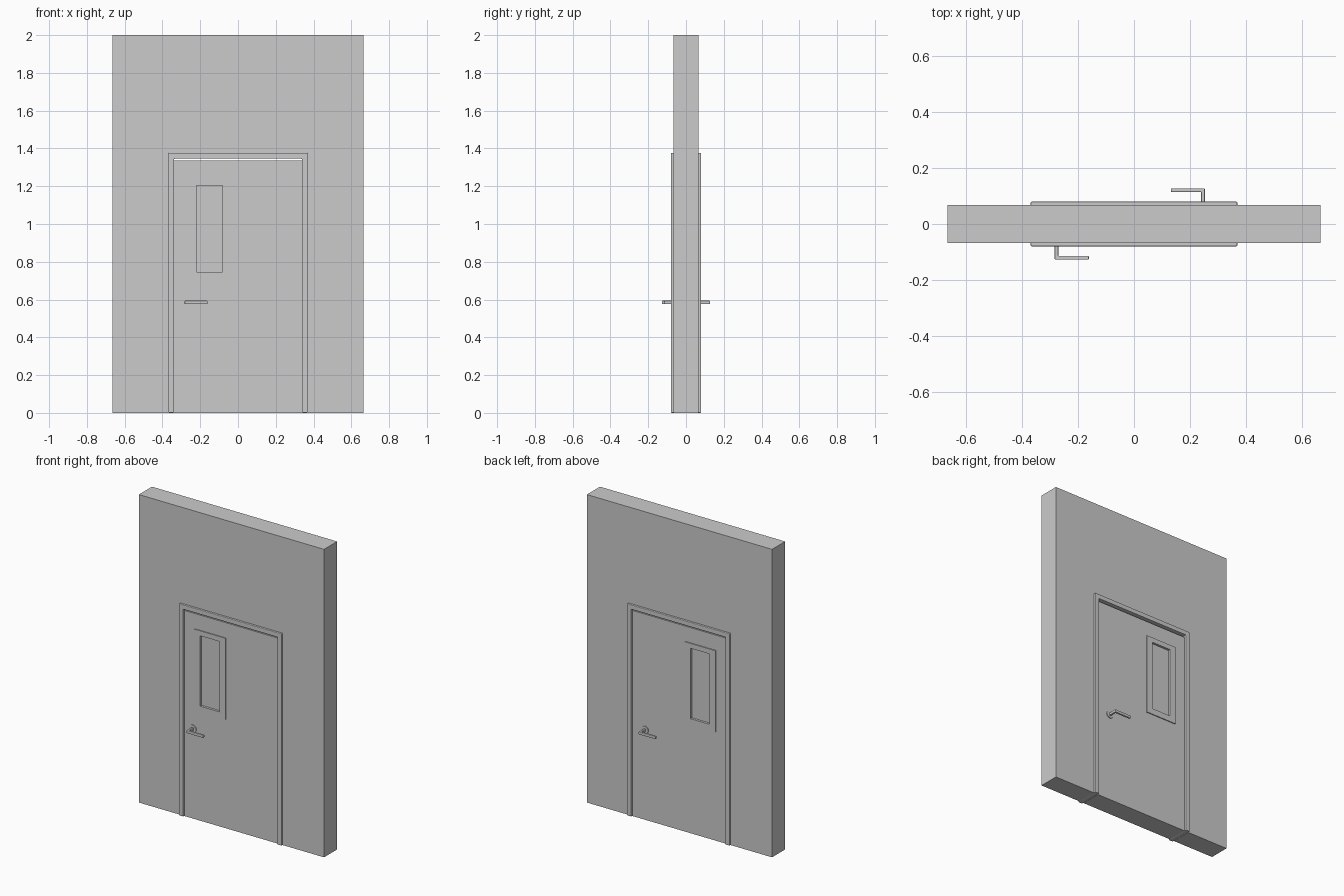
import bpy, bmesh, math
from mathutils import Matrix

if "Cube" in bpy.data.objects:
    bpy.data.objects.remove(bpy.data.objects["Cube"])


def extrude_y(name, pts, faces, y0, y1, bevel=0):
    """Flat faces in the xz plane, given depth along y."""
    bm = bmesh.new()
    vs = [bm.verts.new((x, y0, z)) for x, z in pts]
    fs = [bm.faces.new([vs[i] for i in f]) for f in faces]
    ext = bmesh.ops.extrude_face_region(bm, geom=fs, use_keep_orig=True)
    for v in ext["geom"]:
        if isinstance(v, bmesh.types.BMVert):
            v.co.y = y1
    bmesh.ops.recalc_face_normals(bm, faces=bm.faces)
    me = bpy.data.meshes.new(name)
    bm.to_mesh(me)
    bm.free()
    ob = bpy.data.objects.new(name, me)
    bpy.context.collection.objects.link(ob)
    if bevel:
        m = ob.modifiers.new("bevel", "BEVEL")
        m.width, m.segments, m.limit_method = bevel, 2, "ANGLE"
    return ob


def box(name, x0, x1, z0, z1, y0, y1, bevel=0):
    return extrude_y(name, [(x0, z0), (x1, z0), (x1, z1), (x0, z1)],
                     [(0, 1, 2, 3)], y0, y1, bevel)


def arch(name, xo0, xo1, zo, xi0, xi1, zi, d, bevel=0):
    """Rectangle with a doorway cut out of the bottom edge."""
    pts = [(xo0, 0), (xo0, zo), (xo1, zo), (xo1, 0),
           (xi1, 0), (xi1, zi), (xi0, zi), (xi0, 0)]
    return extrude_y(name, pts, [(0, 1, 6, 7), (1, 2, 5, 6), (2, 3, 4, 5)], -d, d, bevel)


def ring(name, o, i, y0, y1, bevel=0):
    """Rectangle (x0, x1, z0, z1) with a rectangular hole."""
    pts = [(a, b) for r in (o, i) for a, b in
           ((r[0], r[2]), (r[1], r[2]), (r[1], r[3]), (r[0], r[3]))]
    faces = [(k, (k + 1) % 4, (k + 1) % 4 + 4, k + 4) for k in range(4)]
    return extrude_y(name, pts, faces, y0, y1, bevel)


WALL = 0.067
# Wall and door frame running through it
arch("wall", -0.665, 0.665, 2.0, -0.367, 0.367, 1.375, WALL)
arch("door_frame", -0.368, 0.368, 1.376, -0.338, 0.338, 1.346, 0.08, 0.004)

# Door leaf with window opening, a slim gap above it
outer = (-0.262, -0.04, 0.708, 1.236)
inner = (-0.221, -0.083, 0.747, 1.204)
ring("door", (-0.338, 0.338, 0, 1.335), inner, -WALL, WALL)
box("window_pane", *inner, -0.058, 0.058)

for side, label, hx in ((-1, "front", -0.276), (1, "back", 0.246)):
    # Raised window trim
    ring("window_trim_" + label, outer, inner, side * WALL, side * (WALL + 0.006))

    # Round plate behind the handle
    bm = bmesh.new()
    bmesh.ops.create_cone(bm, cap_ends=True, segments=32, radius1=0.024,
                          radius2=0.024, depth=0.005,
                          matrix=Matrix.Translation((hx, side * (WALL + 0.0025), 0.585))
                          @ Matrix.Rotation(math.pi / 2, 4, "X"))
    me = bpy.data.meshes.new("handle_plate_" + label)
    bm.to_mesh(me)
    bm.free()
    bpy.context.collection.objects.link(bpy.data.objects.new(me.name, me))

    # L-shaped lever: stem plus grip, extruded upwards after rotating the profile
    w, near, far, tip = 0.0065, WALL, 0.127, 0.115
    prof = [(-w, near), (w, near), (w, far - 2 * w), (tip, far - 2 * w),
            (tip, far), (-w, far)]
    lever = extrude_y("handle_" + label, prof,
                      [(0, 1, 2, 5), (2, 3, 4, 5)], -0.009, 0.009, 0.003)
    # profile z becomes the outward direction
    lever.data.transform(Matrix.Translation((hx, 0, 0.585))
                         @ Matrix.Rotation(0 if side < 0 else math.pi, 4, "Z")
                         @ Matrix.Rotation(math.pi / 2, 4, "X"))
